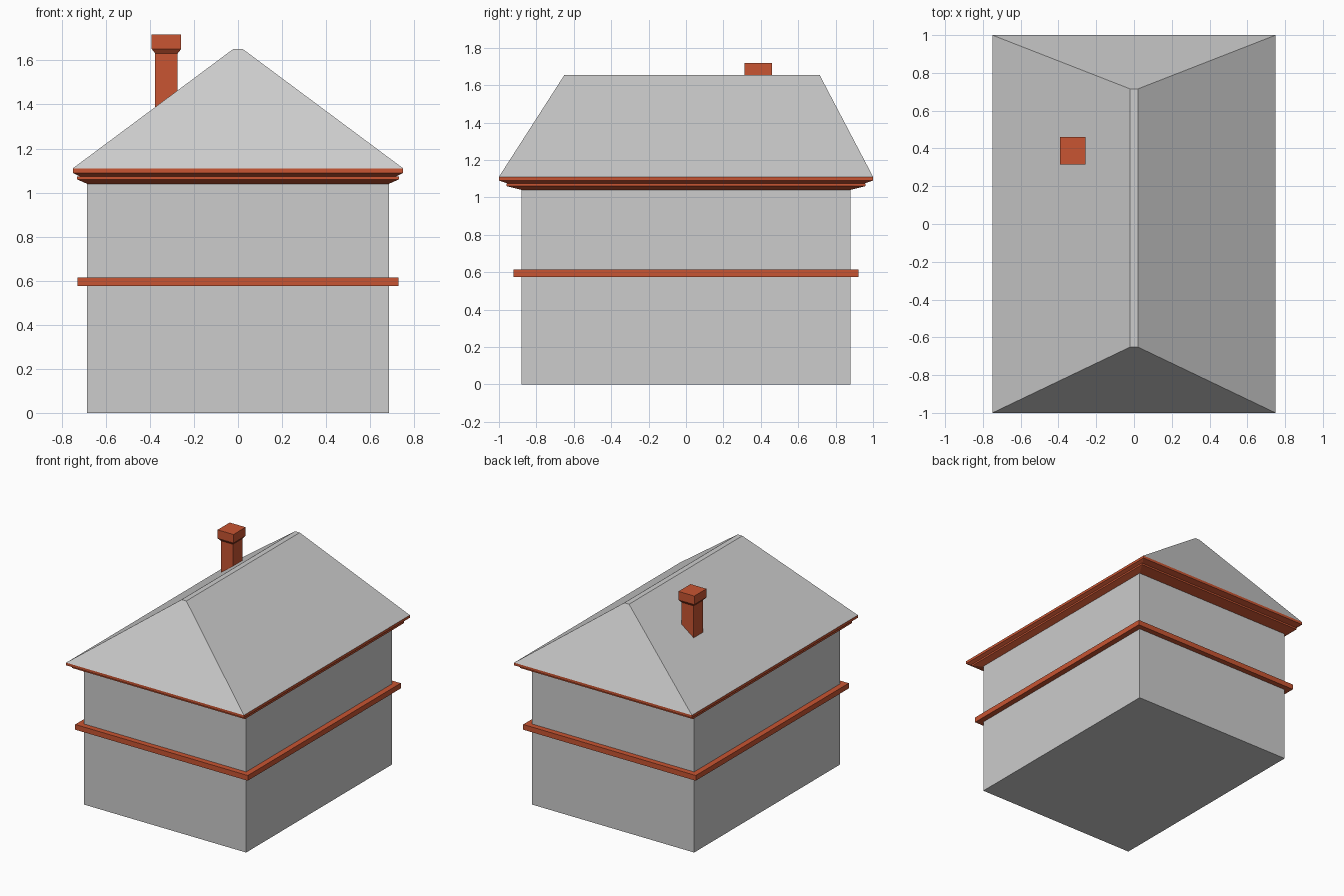
import bpy

cube = bpy.data.objects.get("Cube")
if cube:
    bpy.data.objects.remove(cube, do_unlink=True)


def material(name, rgb):
    mat = bpy.data.materials.new(name)
    mat.use_nodes = True
    mat.diffuse_color = (*rgb, 1)
    mat.node_tree.nodes["Principled BSDF"].inputs["Base Color"].default_value = (*rgb, 1)
    return mat


grey = material("light grey", (0.604, 0.604, 0.604))
brick = material("brick red", (0.58, 0.09, 0.032))


def loft(name, rings, mat, center=(0, 0)):
    """Stack rectangles (half width, half depth, z, y shift) into a closed solid."""
    cx, cy = center
    verts, faces = [], []
    for hx, hy, z, *shift in rings:
        y = cy + (shift[0] if shift else 0)
        verts += [(cx + sx * hx, y + sy * hy, z)
                  for sx, sy in ((-1, -1), (1, -1), (1, 1), (-1, 1))]
    for base in range(0, len(verts) - 4, 4):
        for i in range(4):
            j = (i + 1) % 4
            faces.append((base + i, base + j, base + j + 4, base + i + 4))
    top = len(verts) - 4
    faces += [(3, 2, 1, 0), tuple(range(top, top + 4))]
    mesh = bpy.data.meshes.new(name)
    mesh.from_pydata(verts, [], faces)
    mesh.materials.append(mat)
    obj = bpy.data.objects.new(name, mesh)
    bpy.context.collection.objects.link(obj)
    return obj


# Walls and the belt course between the storeys
loft("walls", [(0.685, 0.88, 0), (0.685, 0.88, 1.06)], grey)
loft("belt_course", [(0.728, 0.922, 0.575), (0.728, 0.922, 0.615)], brick)

# Stepped cornice under the eaves
loft("cornice", [(0.685, 0.88, 1.04), (0.73, 0.96, 1.06), (0.73, 0.96, 1.073),
                 (0.718, 0.95, 1.073), (0.75, 1.0, 1.09), (0.75, 1.0, 1.11)], brick)

# Hipped roof with a narrow flat ridge set slightly towards the back
loft("roof", [(0.75, 1.0, 1.11), (0.02, 0.683, 1.653, 0.032)], grey)

# Chimney with a flared neck and a square cap
loft("chimney", [(0.051, 0.057, 1.3), (0.051, 0.057, 1.632),
                 (0.067, 0.073, 1.652), (0.067, 0.073, 1.717)],
     brick, center=(-0.325, 0.387))
